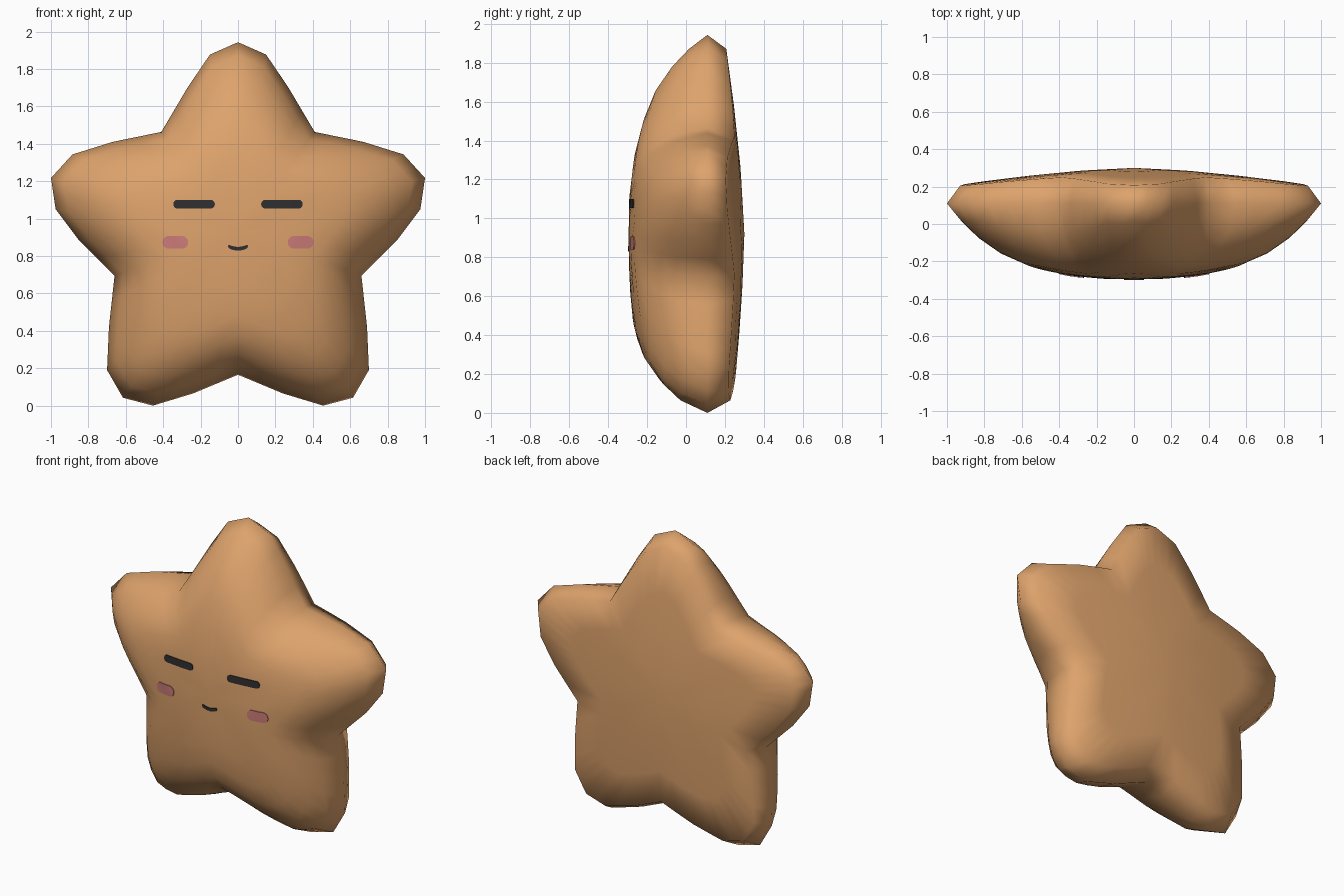
import bpy, bmesh, math
from mathutils import Vector
from mathutils.bvhtree import BVHTree
from mathutils.geometry import intersect_point_line

if "Cube" in bpy.data.objects:
    bpy.data.objects.remove(bpy.data.objects["Cube"])


def material(name, color):
    m = bpy.data.materials.new(name)
    m.diffuse_color = (*color, 1)
    m.use_nodes = True
    m.node_tree.nodes["Principled BSDF"].inputs["Base Color"].default_value = m.diffuse_color
    return m


TAN = material("warm tan", (0.73, 0.366, 0.15))
BLACK = material("soft black", (0.028, 0.028, 0.03))
PINK = material("blush pink", (0.60, 0.20, 0.19))

# Right half of the star outline (x, z), from top tip to bottom notch
HALF = [(0, 1.943), (0.15, 1.877), (0.27, 1.70), (0.41, 1.463), (0.67, 1.41),
        (0.885, 1.343), (1.0, 1.217), (0.975, 1.05), (0.855, 0.89),
        (0.66, 0.695), (0.69, 0.42), (0.70, 0.19), (0.615, 0.042),
        (0.455, 0.0), (0.24, 0.065), (0, 0.165)]
corners = [Vector(p) for p in HALF + [(-x, z) for x, z in HALF[-2:0:-1]]]
EDGES = list(zip(corners, corners[1:] + corners[:1]))
outline = [p for a, b in EDGES for p in (a, (a + b) / 2)]
CENTRE = Vector((0, 0.92))
RIM_Y = 0.11


def edge_distance(p):
    best = 9
    for a, b in EDGES:
        q, t = intersect_point_line(p, a, b)
        t = max(0, min(1, t))
        best = min(best, (p - a.lerp(b, t)).length)
    return best


def dome_radius(p):
    d = p - CENTRE
    return math.hypot(d.x, d.y * (0.8 if d.y < 0 else 1))


def front_y(p):
    # Wide dome, rounded over towards the outline
    dome = -0.295 + 0.295 * dome_radius(p) ** 2.5
    k = 1 - min(edge_distance(p) / 0.27, 1)
    return RIM_Y + (dome - RIM_Y) * math.sqrt(1 - k * k)


def back_y(p):
    return 0.30 - 0.10 * dome_radius(p) ** 1.5


def make_object(name, bm, mat, angle):
    bmesh.ops.recalc_face_normals(bm, faces=bm.faces)
    me = bpy.data.meshes.new(name)
    bm.to_mesh(me)
    ob = bpy.data.objects.new(name, me)
    bpy.context.collection.objects.link(ob)
    me.materials.append(mat)
    bpy.ops.object.select_all(action='DESELECT')
    ob.select_set(True)
    bpy.context.view_layer.objects.active = ob
    bpy.ops.object.shade_smooth_by_angle(angle=math.radians(angle))
    return ob


# Star body: shrinking outline rings, from the front centre round to the back
bm = bmesh.new()
rings = []
for scales, depth in (((0.2, 0.4, 0.58, 0.72, 0.84, 0.93), front_y),
                      ((1.0,), lambda p: RIM_Y),
                      ((0.93, 0.65, 0.35), back_y)):
    for s in scales:
        pts = [CENTRE.lerp(p, s) for p in outline]
        rings.append([bm.verts.new((p.x, depth(p), p.y)) for p in pts])
n = len(outline)
for r0, r1 in zip(rings, rings[1:]):
    for i in range(n):
        j = (i + 1) % n
        bm.faces.new((r0[i], r0[j], r1[j], r1[i]))
for ring, y in ((rings[0], -0.295), (rings[-1], 0.30)):
    hub = bm.verts.new((0, y, CENTRE.y))
    for i in range(n):
        bm.faces.new((hub, ring[i], ring[(i + 1) % n]))
make_object("star_body", bm, TAN, 80)
surface = BVHTree.FromBMesh(bm)


def face_plate(name, cx, cz, width, height, mat, round_end, sag=0.0):
    """Thin rounded strip laid on the front of the body."""
    b = bmesh.new()
    steps, cols = 18, []
    for i in range(steps + 1):
        u = -math.cos(math.pi * i / steps)
        x = u * width / 2
        inset = max(0, abs(x) - (width / 2 - round_end)) / round_end
        h = height / 2 * math.sqrt(max(0.02, 1 - inset ** 2))
        z0 = cz + sag * (u * u - 1)
        col = []
        for dy in (-0.005, 0.003):
            for v in (1, 0, -1):
                z = z0 + v * h
                hit = surface.ray_cast(Vector((cx + x, -2, z)), Vector((0, 1, 0)))[0]
                col.append(b.verts.new((cx + x, hit.y + dy, z)))
        cols.append(col)
    loop = (0, 1, 2, 5, 4, 3)
    for c0, c1 in zip(cols, cols[1:]):
        for k in range(6):
            a, d = loop[k], loop[(k + 1) % 6]
            b.faces.new((c0[a], c0[d], c1[d], c1[a]))
    for c in (cols[0], cols[-1]):
        b.faces.new([c[k] for k in loop])
    make_object(name, b, mat, 40)
    b.free()


# Closed eyes and blushing cheeks on both sides, smile in the middle
for side, sx in (("left", -1), ("right", 1)):
    face_plate(side + "_eye", sx * 0.235, 1.077, 0.222, 0.046, BLACK, 0.02)
    face_plate(side + "_cheek", sx * 0.335, 0.873, 0.138, 0.068, PINK, 0.034)
face_plate("mouth", 0, 0.853, 0.108, 0.02, BLACK, 0.012, sag=0.014)
bm.free()
